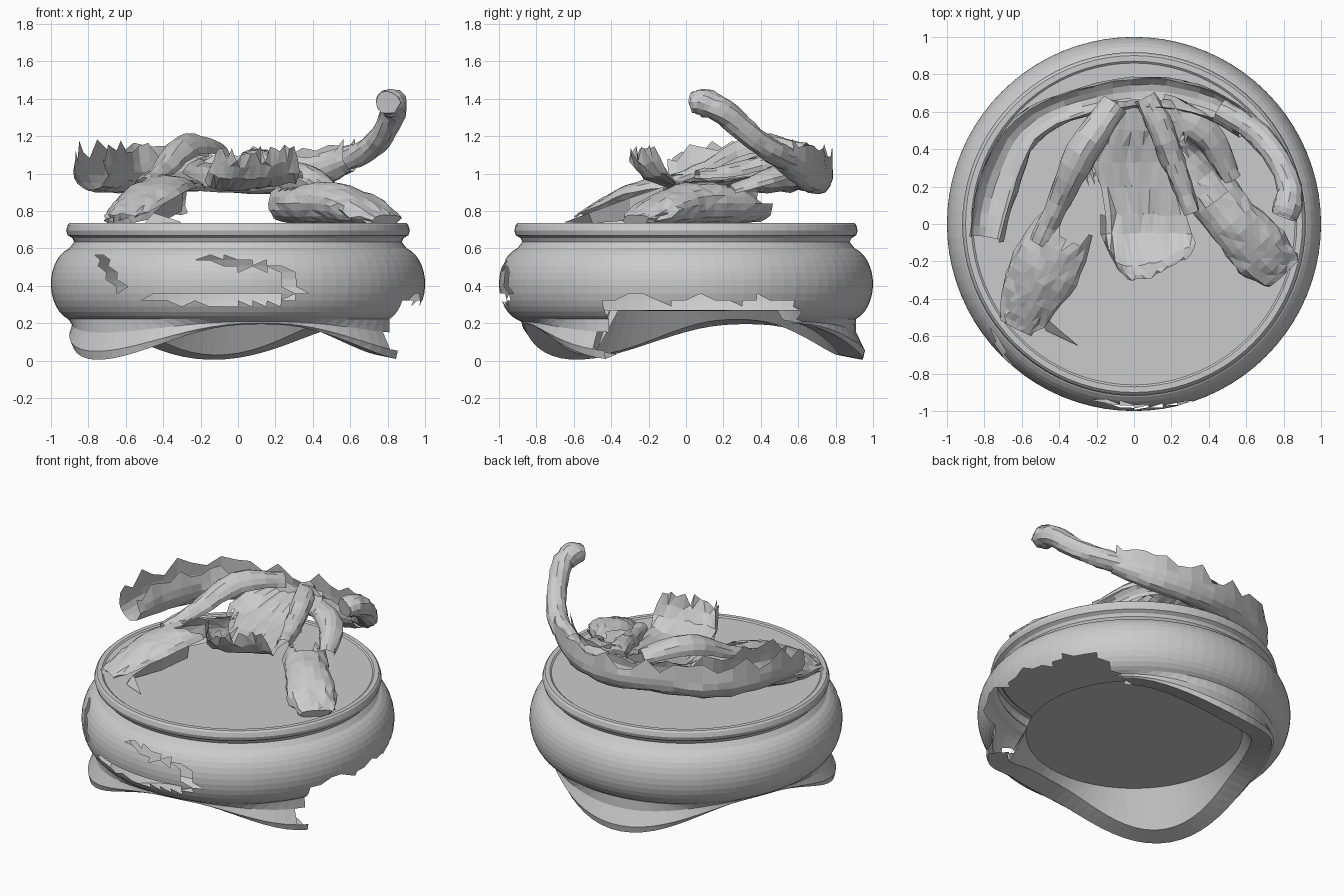
import bpy, bmesh, math, random
from math import sin, cos, radians
from mathutils import Vector

if "Cube" in bpy.data.objects:
    bpy.data.objects.remove(bpy.data.objects["Cube"])
random.seed(4)


def make(name, rows, close=False):
    """Build a mesh by joining equal-length rows of points."""
    bm = bmesh.new()
    grid = [[bm.verts.new(p) for p in r] for r in rows]
    n = len(rows[0])
    for a, b in zip(grid, grid[1:]):
        for i in range(n if close else n - 1):
            j = (i + 1) % n
            bm.faces.new((a[i], a[j], b[j], b[i]))
    bmesh.ops.remove_doubles(bm, verts=bm.verts, dist=0.0005)
    bmesh.ops.recalc_face_normals(bm, faces=bm.faces)
    me = bpy.data.meshes.new(name)
    bm.to_mesh(me)
    bm.free()
    ob = bpy.data.objects.new(name, me)
    bpy.context.collection.objects.link(ob)
    return ob


def tear(ob, test):
    """Triangulate, then delete the faces whose centre passes the test."""
    bm = bmesh.new()
    bm.from_mesh(ob.data)
    bmesh.ops.triangulate(bm, faces=[f for f in bm.faces if len(f.verts) > 3])
    bad = [f for f in bm.faces if test(f.calc_center_median())]
    bmesh.ops.delete(bm, geom=bad, context='FACES')
    bm.to_mesh(ob.data)
    bm.free()


def ellipse(cx, cy, a, b, ang):
    c, s = cos(radians(ang)), sin(radians(ang))
    return lambda x, y: (((x - cx) * c + (y - cy) * s) / a) ** 2 + \
        (((y - cy) * c - (x - cx) * s) / b) ** 2 < 1


def spline(pts, k=4):
    """Catmull-Rom resampling of control tuples."""
    q = [pts[0]] + pts + [pts[-1]]
    out = []
    for i in range(1, len(q) - 2):
        for s in range(k):
            t = s / k
            out.append([0.5 * (2 * b + (c - a) * t + (2 * a - 5 * b + 4 * c - d) * t * t
                               + (3 * b - a - 3 * c + d) * t ** 3)
                        for a, b, c, d in zip(q[i - 1], q[i], q[i + 1], q[i + 2])])
    return out + [list(pts[-1])]


def loft(name, pts, a0=0, a1=360, n=14, jag=0.0, rough=0.006, cap=False):
    """Sweep an elliptical arc along points (x, y, z, half width, half height)."""
    p = spline(pts)
    rows = []
    for i, (x, y, z, w, h) in enumerate(p):
        d = (Vector(p[min(i + 1, len(p) - 1)][:3]) - Vector(p[max(i - 1, 0)][:3])).normalized()
        side = d.cross(Vector((0, 0, 1))).normalized()
        up = side.cross(d)
        full = a1 - a0 == 360
        row = []
        for k in range(n):
            a = radians(a0 + (a1 - a0) * k / (n if full else n - 1))
            r = 1 + random.uniform(-1, 1) * rough / min(w, h)
            v = Vector((x, y, z)) + side * w * cos(a) * r + up * h * sin(a) * r
            if k in (0, n - 1) and jag:
                v.z += random.uniform(-0.2, 1) * jag
            row.append(v)
        rows.append(row)
    if cap:
        c = sum(rows[-1], Vector()) / n
        rows.append([c.copy() for _ in range(n)])
    return make(name, rows, a1 - a0 == 360)


# Pedestal: lathed bulge whose skirt dips into three feet
SEG = 80


def profile(f):
    low = [(0, .265), (.69, .27), (.73 + .09 * f, .22 - .19 * f), (.86 + .09 * f, .195 - .19 * f),
           (.875 + .085 * f, .2 - .15 * f), (.88 + .03 * f, .21 - .06 * f)]
    bulge = [(.86 + .14 * cos(radians(a)), .41 + .2 * sin(radians(a))) for a in range(-70, 80, 11)]
    top = [(.875, .635), (.885, .655), (.91, .67), (.918, .695), (.91, .725), (.90, .735), (.87, .735)]
    return low + bulge + top


cols = []
for i in range(SEG):
    t = 2 * math.pi * i / SEG
    f = (0.5 + 0.5 * cos(3 * (t - radians(98)))) ** 1.25
    cols.append([(r * cos(t), r * sin(t), z) for r, z in profile(f)])
rows = [[c[k] for c in cols] for k in range(len(cols[0]))]
pedestal = make("pedestal", rows, True)

# Torn strips in the front wall and the missing skirt on the right
front_slots = [ellipse(-.08, .33, .4, .03, 0), ellipse(.0, .52, .2, .025, -8),
               ellipse(.27, .43, .12, .03, -50), ellipse(-.68, .46, .13, .03, -60)]


def wall_hole(c):
    if math.hypot(c.x, c.y) < .69:
        return False
    if c.y < -.55 and any(s(c.x, c.z) for s in front_slots):
        return True
    edge = .325 + .02 * sin(19 * c.y) + .06 * max(0, -c.y - .1)
    start = -.45 + .3 * max(0, c.z - .15) + .03 * sin(40 * c.z)
    return c.x > .5 and start < c.y < .6 and c.z < edge


tear(pedestal, wall_hole)

# Flat top of the pedestal
make("top_plate", [[(r * cos(2 * math.pi * i / SEG), r * sin(2 * math.pi * i / SEG), z)
                    for i in range(SEG)] for r, z in ((.87, .735), (.86, .727), (.45, .727), (0, .727))], True)

# Lower legs lying on the plate; the left is an open shell
leg_l = loft("left_leg", [(-.22, .27, .85, .07, .1), (-.31, .06, .86, .14, .14), (-.43, -.18, .83, .2, .15),
                          (-.54, -.4, .78, .17, .1), (-.62, -.56, .75, .1, .03)], -40, 150, 15)
leg_r = loft("right_leg", [(.22, .42, .84, .07, .09), (.36, .24, .84, .14, .11), (.53, .02, .84, .14, .11),
                           (.68, -.15, .8, .16, .08), (.79, -.27, .75, .11, .03)], n=18, cap=True)

# Thin torn cloth edge beside the left leg
make("left_leg_edge", [[(-.29, -.12, .93), (-.36, -.3, .87), (-.45, -.52, .79), (-.3, -.65, .74)],
                       [(-.3, -.13, .8), (-.39, -.3, .75), (-.5, -.5, .735), (-.47, -.57, .735)]])

# Upper-leg folds rising to the hips
fold_l = loft("left_hip_fold", [(-.1, .64, 1.1, .07, .06), (-.28, .38, 1.12, .09, .09),
                                (-.4, .12, 1.01, .06, .06), (-.5, -.1, .93, .06, .05)], -10, 190, 9)
fold_r = loft("right_hip_fold", [(.06, .68, 1.08, .06, .05), (.15, .5, 1.06, .07, .06),
                                 (.23, .28, 1.0, .06, .06), (.31, .06, .98, .04, .04)], -10, 190, 9)
loft("right_outer_fold", [(.13, .63, 1.04, .08, .05), (.38, .49, .98, .08, .06), (.52, .24, .9, .05, .04)],
     -10, 190, 9)

# Torn cloth across the lap, turned up at the front
lap = []
for y, z, x0, x1 in ((.66, 1.1, -.18, .2), (.5, 1.06, -.26, .3), (.42, 1.03, -.29, .31),
                     (.33, 1.0, -.3, .29), (.2, .97, -.24, .28), (.05, .95, -.18, .28),
                     (-.05, .95, -.18, .31), (-.1, 1.01, -.16, .33), (-.14, 1.07, -.13, .32),
                     (-.17, 1.12, -.11, .3)):
    row = []
    for k in range(17):
        u = k / 16
        b = sin(math.pi * u ** .6)
        front = y < -.07
        row.append((x0 + (x1 - x0) * u, y - (.13 * b if front else 0) + random.uniform(-.008, .008),
                    z - .04 * b + random.uniform(-.01, .01) + (random.uniform(-.02, .06) if y < -.15 else 0)))
    lap.append(row)
lap_cloth = make("lap_cloth", lap)

# Oval openings torn through the legs and cloth
hole_l = ellipse(-.28, .07, .2, .11, 68)
hole_r = ellipse(.35, .28, .2, .1, -57)
for ob in (leg_l, leg_r, lap_cloth):
    tear(ob, lambda c: c.z > .83 and (hole_l(c.x, c.y) or hole_r(c.x, c.y)))

# Sash: open trough sweeping round the back
loft("sash", [(-.79, -.08, 1.0, .09, .09), (-.73, .2, 1.03, .11, .13), (-.58, .5, 1.02, .09, .12),
              (-.28, .65, 1.02, .08, .11), (.08, .7, 1.0, .09, .11), (.4, .64, 1.02, .08, .1),
              (.6, .52, 1.08, .065, .065)], 150, 400, 12, jag=.09)

# Sash end curling upward on the right
loft("sash_end", [(.46, .61, 1.05, .06, .065), (.64, .5, 1.1, .065, .065), (.76, .36, 1.19, .065, .065),
                  (.83, .2, 1.33, .065, .07), (.82, .1, 1.38, .08, .075), (.8, .04, 1.38, .07, .06)],
     n=12, cap=True)
